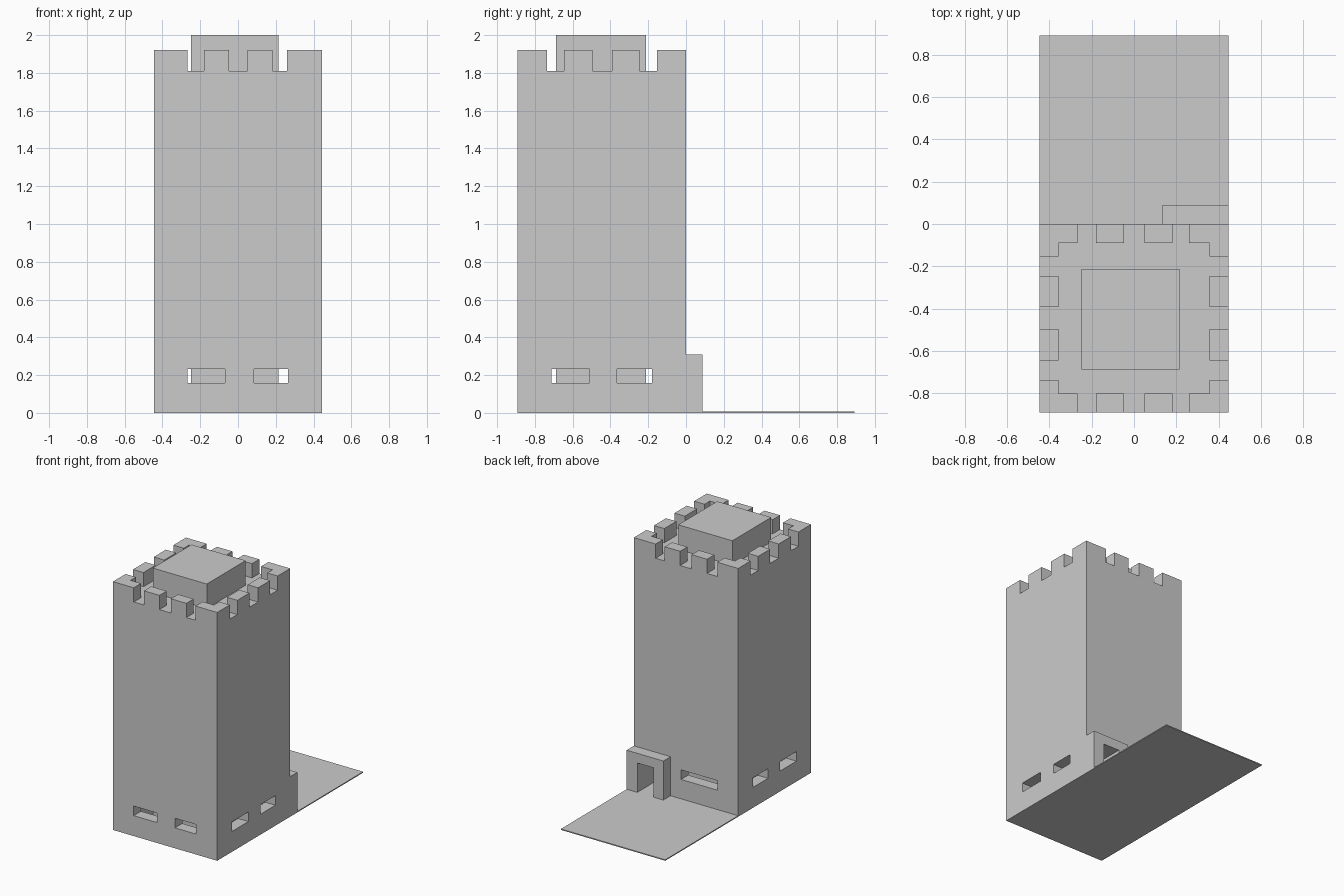
import bpy

if "Cube" in bpy.data.objects:
    bpy.data.objects.remove(bpy.data.objects["Cube"])


def box(name, x0, x1, y0, y1, z0, z1):
    """Axis-aligned box from its limits."""
    xs, ys, zs = (x0, x1), (y0, y1), (z0, z1)
    verts = [(x, y, z) for z in zs for y in ys for x in xs]
    faces = [(0, 2, 3, 1), (4, 5, 7, 6), (0, 1, 5, 4),
             (2, 6, 7, 3), (0, 4, 6, 2), (1, 3, 7, 5)]
    mesh = bpy.data.meshes.new(name)
    mesh.from_pydata(verts, [], faces)
    obj = bpy.data.objects.new(name, mesh)
    bpy.context.collection.objects.link(obj)
    return obj


def carve(obj, *limits):
    """Cut a box-shaped hole and remove the cutter."""
    cutter = box("cutter", *limits)
    cutter.hide_render = True
    mod = obj.modifiers.new("carve", 'BOOLEAN')
    mod.operation = 'DIFFERENCE'
    mod.solver = 'EXACT'
    mod.object = cutter
    bpy.context.view_layer.objects.active = obj
    bpy.ops.object.modifier_apply(modifier=mod.name)
    bpy.data.objects.remove(cutter)


W, D, T = 0.446, 0.891, 0.089          # half width, depth, wall thickness
BASE, ROOF, TOP = 0.008, 1.81, 1.92
SILL, HEAD = 0.158, 0.232

# Ground slab
box("ground_slab", -W, W, -D, D, 0, BASE)

# Hollow tower with a roof deck
tower = box("tower_walls", -W, W, -D, 0, BASE, TOP)
carve(tower, -W + T, W - T, -D + T, -T, -0.1, ROOF - T)
carve(tower, -W + T, W - T, -D + T, -T, ROOF, 2.1)

# Gaps between the battlements
for a, b in ((-0.268, -0.18), (-0.048, 0.05), (0.182, 0.26)):
    carve(tower, a, b, -1, 0.1, ROOF, 2.1)
for a, b in ((-0.737, -0.645), (-0.496, -0.392), (-0.245, -0.153)):
    carve(tower, -1, 1, a, b, ROOF, 2.1)

# Windows: front pair, side pairs, wide one at the back
for a, b in ((-0.268, -0.07), (0.085, 0.264)):
    carve(tower, a, b, -1, -0.75, SILL, HEAD)
for a, b in ((-0.712, -0.51), (-0.365, -0.18)):
    carve(tower, -1, 1, a, b, SILL, HEAD)
carve(tower, -0.268, 0.042, -0.15, 0.1, SILL, HEAD)

# Doorway and porch
porch = box("porch", 0.132, W, 0, 0.088, BASE, 0.31)
for part in (tower, porch):
    carve(part, 0.215, 0.355, -0.15, 0.2, -0.1, 0.235)

# Central core rising through the roof
box("central_core", -0.248, 0.214, -0.687, -0.212, BASE, 2.0)
